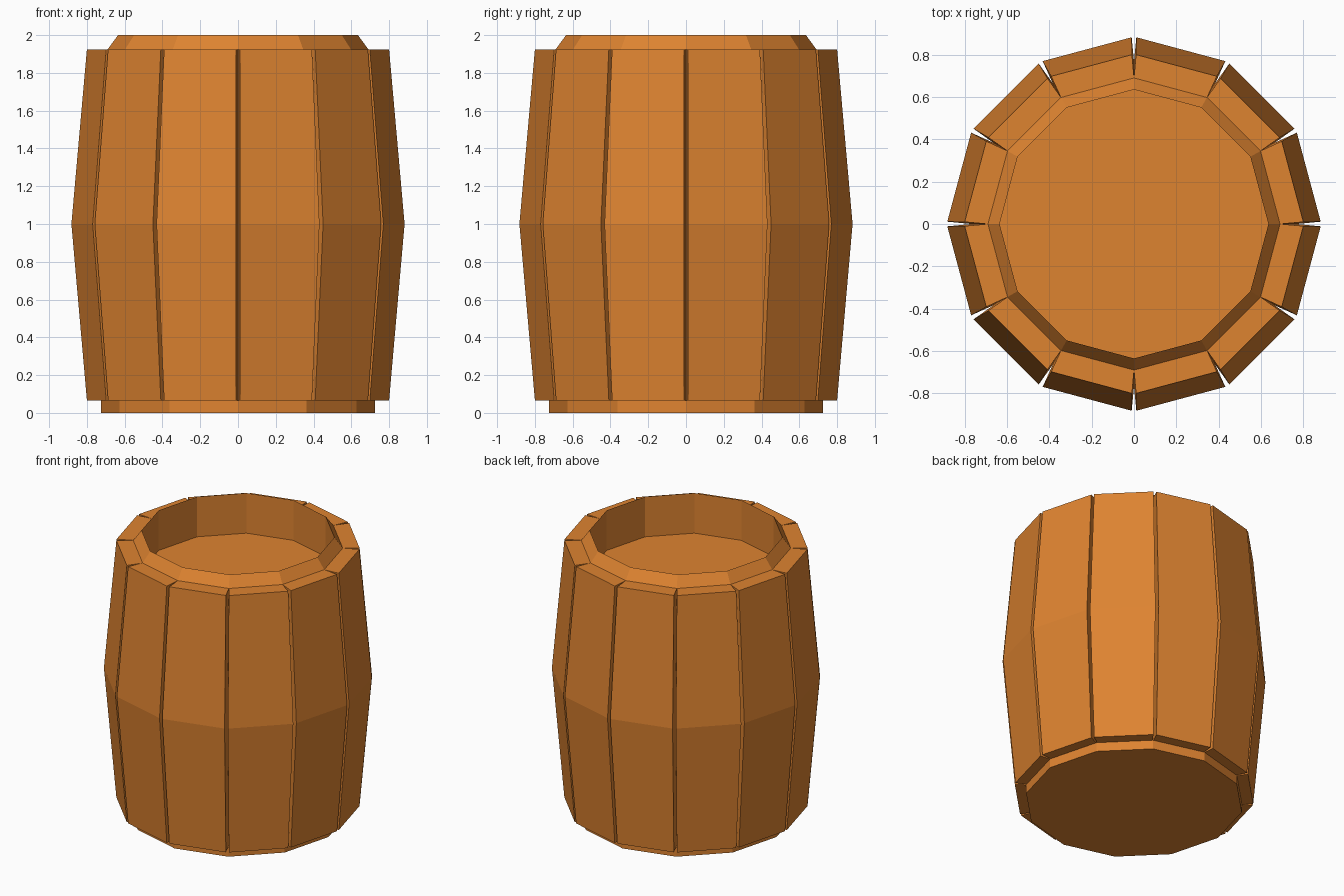
import bpy
import bmesh
from math import sin, cos, pi

if "Cube" in bpy.data.objects:
    bpy.data.objects.remove(bpy.data.objects["Cube"])

SIDES = 12
STEP = 2 * pi / SIDES
GAP = 0.0125  # half the angle between neighbouring staves

# Wood colour
wood = bpy.data.materials.new("orange_wood")
wood.use_nodes = True
wood.diffuse_color = (0.73, 0.228, 0.03, 1)
wood.node_tree.nodes["Principled BSDF"].inputs["Base Color"].default_value = wood.diffuse_color


def loft(name, rings):
    """Join rings of points, listed counter-clockwise, and cap both ends."""
    bm = bmesh.new()
    loops = [[bm.verts.new(p) for p in ring] for ring in rings]
    for low, high in zip(loops, loops[1:]):
        n = len(low)
        for i in range(n):
            j = (i + 1) % n
            bm.faces.new((low[i], low[j], high[j], high[i]))
    bm.faces.new(loops[0][::-1])
    bm.faces.new(loops[-1])
    mesh = bpy.data.meshes.new(name)
    bm.to_mesh(mesh)
    bm.free()
    mesh.materials.append(wood)
    obj = bpy.data.objects.new(name, mesh)
    bpy.context.collection.objects.link(obj)
    return obj


def polar(r, angle, z):
    return (r * cos(angle), r * sin(angle), z)


# Core: base disc, hidden body, bevelled lip and recessed lid
profile = [(0.725, 0), (0.725, 0.066), (0.68, 0.066), (0.74, 1),
           (0.69, 1.925), (0.635, 2), (0.635, 1.71)]
loft("barrel_core", [[polar(r, k * STEP, z) for k in range(SIDES)] for r, z in profile])

# Staves: bulging planks with V-shaped gaps between them
levels = [(0.69, 0.8, 0.066), (0.768, 0.882, 1), (0.69, 0.8, 1.925)]
for k in range(SIDES):
    start, end = k * STEP, (k + 1) * STEP
    loft(f"stave_{k + 1}", [[polar(inner, start, z), polar(outer, start + GAP, z),
                             polar(outer, end - GAP, z), polar(inner, end, z)]
                            for inner, outer, z in levels])
